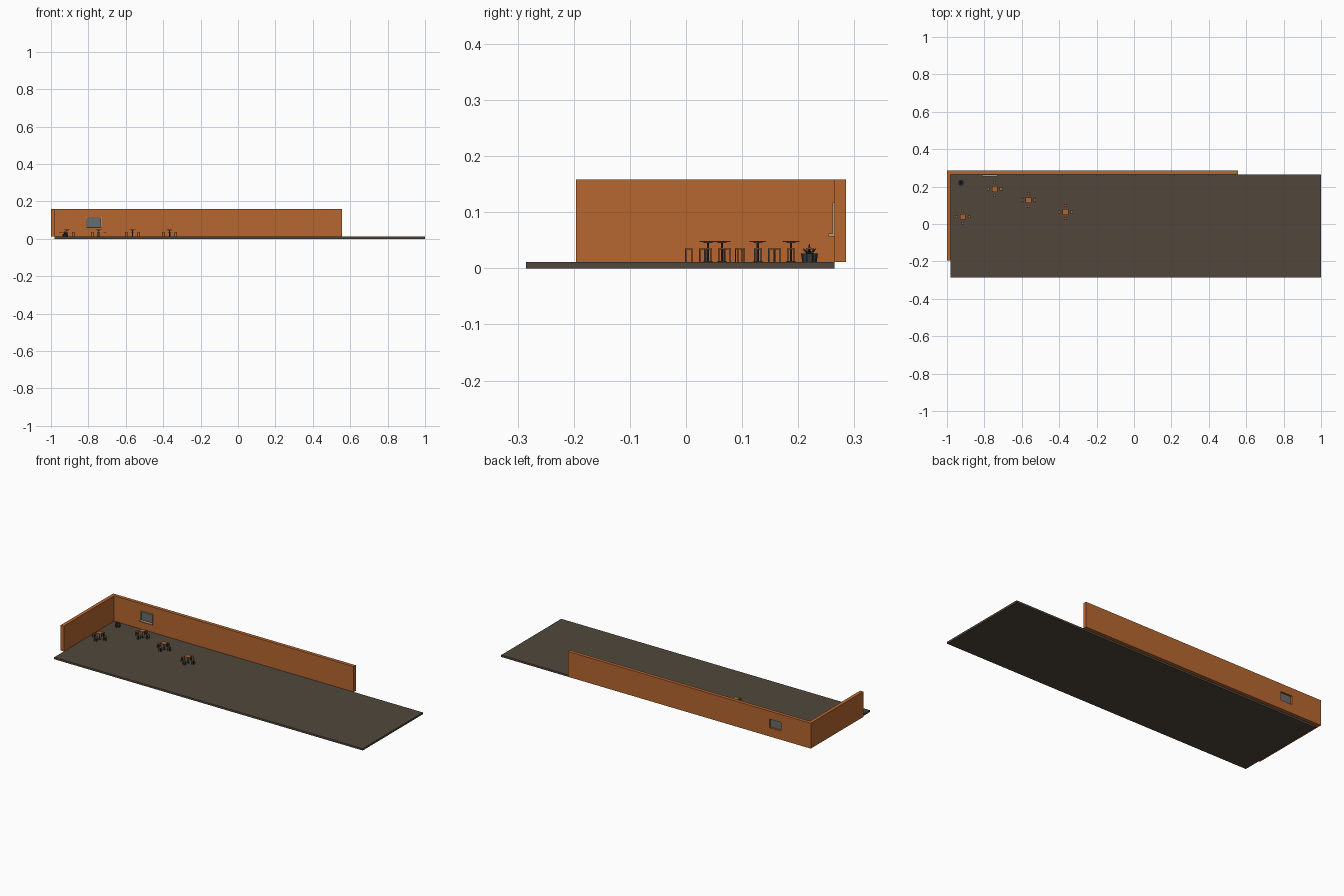
import bpy, bmesh, math
from mathutils import Matrix, Vector

if "Cube" in bpy.data.objects:
    bpy.data.objects.remove(bpy.data.objects["Cube"])


def material(name, rgb):
    m = bpy.data.materials.new(name)
    m.diffuse_color = (*rgb, 1)
    m.use_nodes = True
    m.node_tree.nodes["Principled BSDF"].inputs["Base Color"].default_value = m.diffuse_color
    return m


ORANGE = material("orange wall", (0.47, 0.135, 0.03))
FLOOR = material("dark brown floor", (0.082, 0.064, 0.045))
WOOD = material("orange wood", (0.42, 0.13, 0.035))
METAL = material("dark metal", (0.04, 0.045, 0.05))
FRAME = material("tan frame", (0.50, 0.34, 0.18))
GLASS = material("grey glass", (0.14, 0.15, 0.155))


def finish(name, bm, mat):
    me = bpy.data.meshes.new(name)
    bm.to_mesh(me)
    bm.free()
    me.materials.append(mat)
    ob = bpy.data.objects.new(name, me)
    bpy.context.collection.objects.link(ob)
    return ob


def add_box(bm, x0, x1, y0, y1, z0, z1):
    m = Matrix.Translation(((x0 + x1) / 2, (y0 + y1) / 2, (z0 + z1) / 2))
    bmesh.ops.create_cube(bm, size=1, matrix=m @ Matrix.Diagonal((x1 - x0, y1 - y0, z1 - z0, 1)))


def boxes(name, mat, *dims):
    bm = bmesh.new()
    for d in dims:
        add_box(bm, *d)
    return finish(name, bm, mat)


def add_rod(bm, a, b, r, r2=None, sides=8):
    a, b = Vector(a), Vector(b)
    rot = (b - a).to_track_quat('Z', 'Y').to_matrix().to_4x4()
    bmesh.ops.create_cone(bm, cap_ends=True, segments=sides, radius1=r, radius2=r if r2 is None else r2,
                          depth=(b - a).length, matrix=Matrix.Translation((a + b) / 2) @ rot)


# Floor and walls
G = 0.011
TOP = 0.158
boxes("floor", FLOOR, (-0.98, 1.0, -0.285, 0.265, 0, G))
boxes("left_wall", ORANGE, (-1.0, -0.98, -0.196, 0.265, G, TOP))
boxes("back_wall", ORANGE, (-1.0, -0.822, 0.265, 0.285, G, TOP), (-0.72, 0.557, 0.265, 0.285, G, TOP))

# Wall section around the window opening
WX0, WX1, WZ0, WZ1 = -0.808, -0.736, 0.062, 0.112
boxes("window_wall", ORANGE,
      (-0.822, WX0, 0.265, 0.285, G, TOP), (WX1, -0.72, 0.265, 0.285, G, TOP),
      (WX0, WX1, 0.265, 0.285, G, WZ0), (WX0, WX1, 0.265, 0.285, WZ1, TOP))
boxes("window_glass", GLASS, (WX0, WX1, 0.271, 0.275, WZ0, WZ1))
T = 0.005
boxes("window_frame", FRAME,
      (WX0 - T, WX0, 0.261, 0.265, WZ0, WZ1 + T), (WX1, WX1 + T, 0.261, 0.265, WZ0, WZ1 + T),
      (WX0, WX1, 0.261, 0.265, WZ1, WZ1 + T), (WX0 - T, WX1 + T, 0.254, 0.265, WZ0 - 0.005, WZ0))


# Tables, each with four stools
def table(i, cx, cy):
    boxes(f"table_top_{i}", WOOD, (cx - 0.015, cx + 0.015, cy - 0.015, cy + 0.015, 0.0465, 0.049))
    bm = bmesh.new()
    add_rod(bm, (cx, cy, G), (cx, cy, 0.0465), 0.002)
    add_box(bm, cx - 0.008, cx + 0.008, cy - 0.008, cy + 0.008, G, G + 0.002)
    add_box(bm, cx - 0.008, cx + 0.008, cy - 0.008, cy + 0.008, 0.045, 0.0465)
    finish(f"table_stand_{i}", bm, METAL)
    for k, (dx, dy) in enumerate(((1, 0), (-1, 0), (0, 1), (0, -1))):
        sx, sy = cx + dx * 0.034, cy + dy * 0.034
        boxes(f"stool_seat_{i}_{k}", WOOD, (sx - 0.007, sx + 0.007, sy - 0.007, sy + 0.007, 0.034, 0.036))
        boxes(f"stool_legs_{i}_{k}", METAL,
              *[(sx + a * 0.0055 - 0.001, sx + a * 0.0055 + 0.001,
                 sy + b * 0.0055 - 0.001, sy + b * 0.0055 + 0.001, G, 0.034)
                for a in (-1, 1) for b in (-1, 1)])


for n, pos in enumerate(((-0.915, 0.039), (-0.745, 0.187), (-0.564, 0.128), (-0.366, 0.064))):
    table(n, *pos)

# Corner planter with stubby upright leaves
px, py = -0.925, 0.22
bm = bmesh.new()
add_rod(bm, (px, py, G), (px, py, 0.026), 0.013, 0.015, 10)
finish("planter", bm, METAL)
bm = bmesh.new()
for k in range(6):
    a = k * math.tau / 6
    add_rod(bm, (px, py, 0.024), (px + 0.013 * math.cos(a), py + 0.013 * math.sin(a), 0.035), 0.003, 0.001, 5)
add_rod(bm, (px, py, 0.024), (px, py, 0.043), 0.004, 0.001, 5)
finish("planter_leaves", bm, METAL)
